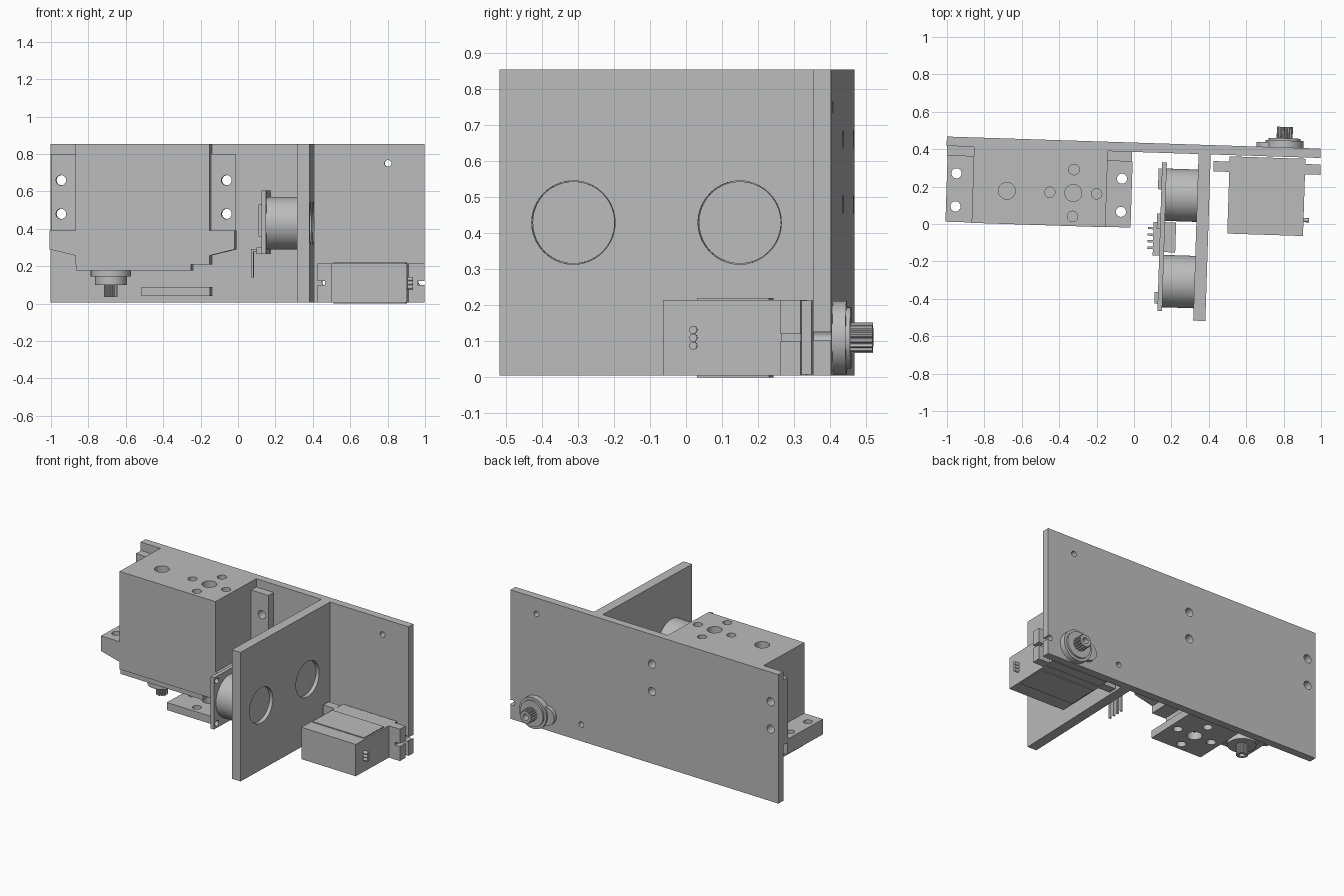
import bpy, bmesh, math
from mathutils import Matrix, Vector

if "Cube" in bpy.data.objects:
    bpy.data.objects.remove(bpy.data.objects["Cube"])

TURN = Matrix.Rotation(-0.0323, 4, 'Z')   # whole assembly is turned slightly
AX = {'x': Matrix.Rotation(math.pi / 2, 4, 'Y'),
      'y': Matrix.Rotation(-math.pi / 2, 4, 'X'),
      'z': Matrix.Identity(4)}

grey = bpy.data.materials.new("plain grey")
grey.use_nodes = True
COLOR = (0.5, 0.5, 0.5, 1)
grey.diffuse_color = COLOR
grey.node_tree.nodes["Principled BSDF"].inputs["Base Color"].default_value = COLOR


def box(bm, x0, x1, y0, y1, z0, z1):
    m = Matrix.Translation(((x0 + x1) / 2, (y0 + y1) / 2, (z0 + z1) / 2))
    m = m @ Matrix.Diagonal((x1 - x0, y1 - y0, z1 - z0, 1))
    bmesh.ops.create_cube(bm, size=1, matrix=m)


def cyl(bm, axis, a, b, r, lo, hi, seg=40, r2=None, teeth=False):
    """Cylinder along an axis; a, b are the other two coordinates in x, y, z order."""
    mid = (lo + hi) / 2
    c = {'x': (mid, a, b), 'y': (a, mid, b), 'z': (a, b, mid)}[axis]
    m = Matrix.Translation(c) @ AX[axis]
    verts = bmesh.ops.create_cone(bm, cap_ends=True, segments=seg, radius1=r,
                                  radius2=r if r2 is None else r2, depth=hi - lo, matrix=m)['verts']
    if teeth:
        inv = m.inverted()
        for v in verts:
            p = inv @ v.co
            step = round(math.atan2(p.y, p.x) / (2 * math.pi / seg))
            if step % 4 in (0, 1):
                v.co = m @ Vector((p.x * 0.86, p.y * 0.86, p.z))


def prism(bm, pts, y0, y1):
    """Extrude an (x, z) outline along y."""
    f = bm.faces.new([bm.verts.new((x, y0, z)) for x, z in pts])
    ext = bmesh.ops.extrude_face_region(bm, geom=[f])['geom']
    bmesh.ops.translate(bm, vec=(0, y1 - y0, 0),
                        verts=[g for g in ext if isinstance(g, bmesh.types.BMVert)])


def obj_from(name, bm):
    bmesh.ops.recalc_face_normals(bm, faces=bm.faces)
    me = bpy.data.meshes.new(name)
    bm.to_mesh(me)
    bm.free()
    me.transform(TURN)
    ob = bpy.data.objects.new(name, me)
    bpy.context.scene.collection.objects.link(ob)
    return ob


def part(name, build, holes=None):
    bm = bmesh.new()
    build(bm)
    ob = obj_from(name, bm)
    if holes:
        cb = bmesh.new()
        for h in holes:
            cyl(cb, *h)
        cutter = obj_from(name + "_cutter", cb)
        cutter.hide_render = True
        mod = ob.modifiers.new("holes", 'BOOLEAN')
        mod.operation, mod.solver, mod.object = 'DIFFERENCE', 'EXACT', cutter
        bpy.context.view_layer.update()
        dg = bpy.context.evaluated_depsgraph_get()
        me = bpy.data.meshes.new_from_object(ob.evaluated_get(dg))
        ob.modifiers.clear()
        ob.data = me
        bpy.data.objects.remove(cutter)
    ob.data.materials.clear()
    ob.data.materials.append(grey)
    bpy.ops.object.select_all(action='DESELECT')
    ob.select_set(True)
    bpy.context.view_layer.objects.active = ob
    bpy.ops.object.shade_smooth_by_angle(angle=math.radians(30))
    return ob


FRONT, BACK, TOP, LOW = 0.385, 0.435, 0.855, 0.005
EAR_X = (-0.957, -0.072)

# Back plate with bracket bolt holes and small screw holes
bolts = [('y', x, z, 0.027, 0.2, 0.6) for x in EAR_X for z in (0.66, 0.48)]
screws = [('y', x, z, 0.018, 0.2, 0.6) for x, z in ((0.79, 0.75), (0.97, 0.115), (0.455, 0.115))]
part("back_plate", lambda bm: box(bm, -1.015, 0.984, FRONT, BACK, LOW, TOP), bolts + screws)

# Divider plate with two sensor windows
SENSOR_Y, SENSOR_Z = (0.162, -0.30), 0.43
part("divider_plate", lambda bm: box(bm, 0.333, 0.398, -0.506, FRONT, LOW, TOP),
     [('x', y, SENSOR_Z, 0.116, 0.2, 0.5) for y in SENSOR_Y])

# Sensor barrels and circuit board
for i, y in enumerate(SENSOR_Y):
    def barrel(bm):
        cyl(bm, 'x', y, SENSOR_Z, 0.14, 0.165, 0.333, 56)
        cyl(bm, 'x', y, SENSOR_Z, 0.114, 0.32, 0.375, 56)
    part("sensor_barrel_%d" % (i + 1), barrel)

part("sensor_board", lambda bm: box(bm, 0.14, 0.165, -0.46, 0.335, 0.265, 0.605),
     [('x', y, z, 0.018, 0.1, 0.2, 16) for y in (-0.43, 0.305) for z in (0.295, 0.575)])


def chips(bm):
    box(bm, 0.165, 0.225, -0.145, 0.015, 0.30, 0.37)
    for y0, y1, z0, z1 in ((-0.42, -0.36, 0.36, 0.53), (-0.02, 0.06, 0.38, 0.53), (0.19, 0.30, 0.36, 0.53)):
        box(bm, 0.122, 0.14, y0, y1, z0, z1)


part("board_chips", chips)


def header(bm):
    box(bm, 0.105, 0.14, -0.165, 0.015, 0.265, 0.3)
    for i in range(4):
        y = -0.13 + i * 0.035
        box(bm, 0.075, 0.17, y, y + 0.012, 0.28, 0.292)
        box(bm, 0.075, 0.087, y, y + 0.012, 0.14, 0.292)


part("header_pins", header)

# Mounting brackets beside the large motor
for name, x, x0, x1 in (("right", EAR_X[0], -1.012, -0.865), ("left", EAR_X[1], -0.155, -0.022)):
    part(name + "_bracket", lambda bm: box(bm, x0, x1, 0.333, FRONT, 0.37, 0.80),
         [('y', x, z, 0.027, 0.2, 0.6) for z in (0.66, 0.48)])

# Large motor: body with hole pattern on top
CX, CY, SX = -0.33, 0.155, -0.685


def pattern(lo, hi):
    ring = [('z', CX + dx, CY + dy, 0.028, lo, hi, 24)
            for dx, dy in ((0.125, 0), (-0.125, 0), (0, 0.125), (0, -0.125))]
    return ring + [('z', CX, CY, 0.045, lo, hi)]


part("motor_body", lambda bm: box(bm, -0.868, -0.152, -0.022, FRONT, 0.21, TOP),
     pattern(0.8, 0.9) + [('z', SX, CY, 0.045, 0.8, 0.9)])


def gearbox(bm):
    box(bm, -0.865, -0.25, -0.015, 0.33, 0.177, 0.212)
    cyl(bm, 'z', SX, CY, 0.108, 0.145, 0.18)
    cyl(bm, 'z', SX, CY, 0.085, 0.10, 0.146)


part("motor_gearbox", gearbox)
part("motor_shaft", lambda bm: cyl(bm, 'z', SX, CY, 0.036, 0.035, 0.101, 64, None, True),
     [('z', SX, CY, 0.017, 0.0, 0.07, 20)])

# Motor ears with tapered undersides
for name, x, outer, inner in (("right", EAR_X[0], -1.008, -0.86), ("left", EAR_X[1], -0.018, -0.16)):
    def ear(bm):
        prism(bm, [(outer, 0.39), (inner, 0.39), (inner, 0.255), (outer, 0.29)], -0.02, 0.333)
    part(name + "_motor_ear", ear, [('z', x, y, 0.027, 0.2, 0.5, 24) for y in (0.063, 0.24)])

# Lower shelf carrying the same hole pattern
part("lower_shelf", lambda bm: box(bm, -0.515, -0.148, -0.022, FRONT, 0.04, 0.09), pattern(0.0, 0.2))


# Small motor
def small_body(bm):
    box(bm, 0.50, 0.905, -0.035, 0.312, LOW, 0.215)
    box(bm, 0.50, 0.905, 0.312, 0.378, LOW + 0.003, 0.213)
    box(bm, 0.51, 0.895, 0.06, 0.26, 0.0, 0.221)
    for z in (0.088, 0.11, 0.132):
        cyl(bm, 'x', 0.05, z, 0.011, 0.9, 0.935, 16)


part("small_motor_body", small_body)
for name, x0, x1, hx, s0, s1 in (("right", 0.415, 0.502, 0.455, 0.41, 0.455), ("left", 0.90, 0.987, 0.95, 0.95, 0.99)):
    def tab(bm):
        # upper and lower halves leave the open screw slot between them
        box(bm, x0, x1, 0.295, 0.35, LOW, 0.10)
        box(bm, x0, x1, 0.295, 0.35, 0.12, 0.215)
        box(bm, max(x0, s1 if name == "right" else x0), min(x1, s0 if name == "left" else x1),
            0.295, 0.35, 0.10, 0.12)
    part(name + "_small_motor_tab", tab, None)


def output_boss(bm):
    cyl(bm, 'y', 0.79, 0.11, 0.102, FRONT, 0.472, 48)
    cyl(bm, 'y', 0.79, 0.11, 0.085, 0.47, 0.484, 48)
    cyl(bm, 'y', 0.70, 0.11, 0.06, FRONT, 0.46, 32)


part("small_motor_boss", output_boss)
part("small_motor_shaft", lambda bm: cyl(bm, 'y', 0.79, 0.11, 0.043, 0.484, 0.545, 64, None, True),
     [('y', 0.79, 0.11, 0.02, 0.5, 0.6, 20)])
